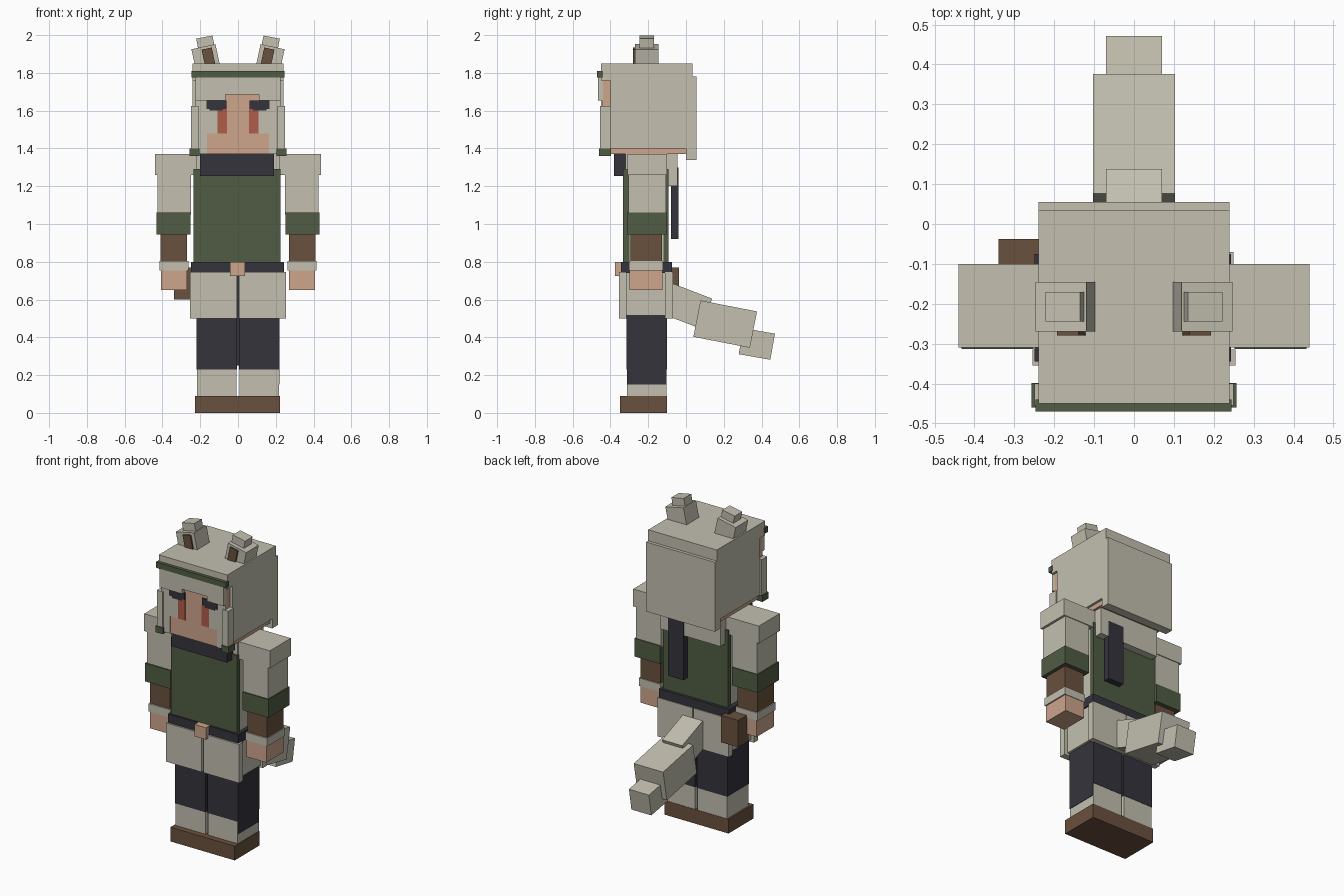
import bpy
from math import radians

if "Cube" in bpy.data.objects:
    bpy.data.objects.remove(bpy.data.objects["Cube"], do_unlink=True)


def material(name, rgb):
    lin = [((c / 255 + 0.055) / 1.055) ** 2.4 for c in rgb] + [1.0]
    m = bpy.data.materials.new(name)
    m.use_nodes = True
    m.diffuse_color = lin
    m.node_tree.nodes["Principled BSDF"].inputs["Base Color"].default_value = lin
    return m


CREAM = material("cream", (195, 192, 176))
SKIN = material("skin", (205, 165, 140))
GREEN = material("moss green", (80, 92, 68))
DARK = material("charcoal", (53, 52, 60))
BROWN = material("brown", (106, 81, 61))
RUST = material("rust eye", (176, 92, 72))


def box(name, mat, x, y, z, rot=(0, 0, 0)):
    """Box from its x, y and z ranges, turned about its own centre."""
    ranges = (x, y, z)
    bpy.ops.mesh.primitive_cube_add(size=1, location=[(a + b) / 2 for a, b in ranges],
                                    rotation=[radians(r) for r in rot])
    ob = bpy.context.object
    ob.name = name
    ob.scale = [b - a for a, b in ranges]
    ob.data.materials.append(mat)
    return ob


def pair(name, mat, x, y, z, lean=0):
    """The same box on both sides, leaning outward."""
    box("left_" + name, mat, x, y, z, (0, lean, 0))
    box("right_" + name, mat, (-x[1], -x[0]), y, z, (0, -lean, 0))


# Head and hair
box("head", SKIN, (-.225, .225), (-.44, 0), (1.37, 1.80))
box("hair_cap", CREAM, (-.24, .24), (-.40, .03), (1.40, 1.85))
box("hair_top", CREAM, (-.24, .24), (-.45, .035), (1.76, 1.85))
box("hair_back", CREAM, (-.24, .24), (0, .055), (1.34, 1.78))
box("fringe", CREAM, (-.225, .225), (-.466, -.435), (1.685, 1.80))
box("right_fringe_end", CREAM, (-.225, -.065), (-.466, -.435), (1.655, 1.685))
box("left_fringe_end", CREAM, (.11, .225), (-.466, -.435), (1.655, 1.685))
box("headband", GREEN, (-.247, .245), (-.47, -.44), (1.775, 1.81))
pair("side_lock", CREAM, (.21, .25), (-.455, -.40), (1.39, 1.625))
pair("lock_tie", GREEN, (.205, .257), (-.46, -.398), (1.36, 1.40))

# Painted face
face = (-.446, -.438)
pair("cheek_hair", CREAM, (.165, .225), face, (1.37, 1.655))
pair("eye_white", CREAM, (.108, .166), face, (1.48, 1.61))
pair("iris", RUST, (.058, .108), face, (1.48, 1.61))
pair("brow", DARK, (.06, .168), (-.448, -.439), (1.61, 1.655))
pair("brow_drop", DARK, (.08, .15), (-.448, -.439), (1.60, 1.61))

# Ears
pair("ear", CREAM, (.105, .235), (-.27, -.145), (1.815, 1.94), 12)
pair("ear_inner", BROWN, (.127, .182), (-.28, -.26), (1.82, 1.93), 12)
pair("ear_tip", CREAM, (.128, .216), (-.245, -.17), (1.925, 1.99), 11)

# Torso, vest and scarf
box("torso", CREAM, (-.22, .22), (-.32, -.10), (.78, 1.37))
box("vest_front", GREEN, (-.235, .225), (-.333, -.30), (.80, 1.29))
box("vest_back", GREEN, (-.23, .225), (-.12, -.092), (.80, 1.29))
box("scarf", DARK, (-.2, .19), (-.38, -.30), (1.255, 1.37))
box("collar_back", CREAM, (-.21, .21), (-.11, -.045), (1.20, 1.37))
box("scarf_tail", DARK, (.045, .155), (-.08, -.041), (.92, 1.30))

# Arms
pair("shoulder", CREAM, (.20, .44), (-.31, -.10), (1.26, 1.37))
pair("upper_arm", CREAM, (.25, .425), (-.305, -.105), (1.05, 1.27))
pair("sleeve_cuff", GREEN, (.252, .432), (-.313, -.10), (.945, 1.06))
pair("forearm", BROWN, (.27, .41), (-.293, -.128), (.79, .95))
pair("wrist_band", CREAM, (.263, .416), (-.302, -.122), (.755, .805))
pair("hand", SKIN, (.27, .408), (-.30, -.125), (.65, .775))

# Belt, shorts and pouch
box("belt", DARK, (-.25, .243), (-.345, -.075), (.74, .80))
box("buckle", SKIN, (-.042, .038), (-.375, -.33), (.725, .80))
pair("shorts", CREAM, (.006, .235), (-.32, -.10), (.515, .77))
pair("shorts_front", CREAM, (.006, .255), (-.355, -.315), (.50, .745))
pair("shorts_back", CREAM, (.003, .25), (-.11, -.07), (.50, .745))
box("pouch", BROWN, (-.34, -.22), (-.14, -.037), (.60, .77))

# Legs and boots
box("leg_gap_lining", DARK, (-.01, .01), (-.29, -.13), (.25, .74))
pair("legging", DARK, (.006, .22), (-.315, -.10), (.23, .52))
pair("sock", CREAM, (.009, .217), (-.313, -.102), (.08, .235))
box("legging_side", DARK, (.214, .22), (-.312, -.102), (.15, .24))
box("boots", BROWN, (-.228, .222), (-.35, -.10), (0, .09))

# Tail
box("tail_root", CREAM, (-.07, .07), (-.105, .115), (.48, .65), (-21, 0, 0))
box("tail_middle", CREAM, (-.103, .103), (.055, .36), (.372, .568), (-11, 0, 0))
box("tail_tip", CREAM, (-.07, .07), (.29, .46), (.295, .435), (-10, 0, 0))
